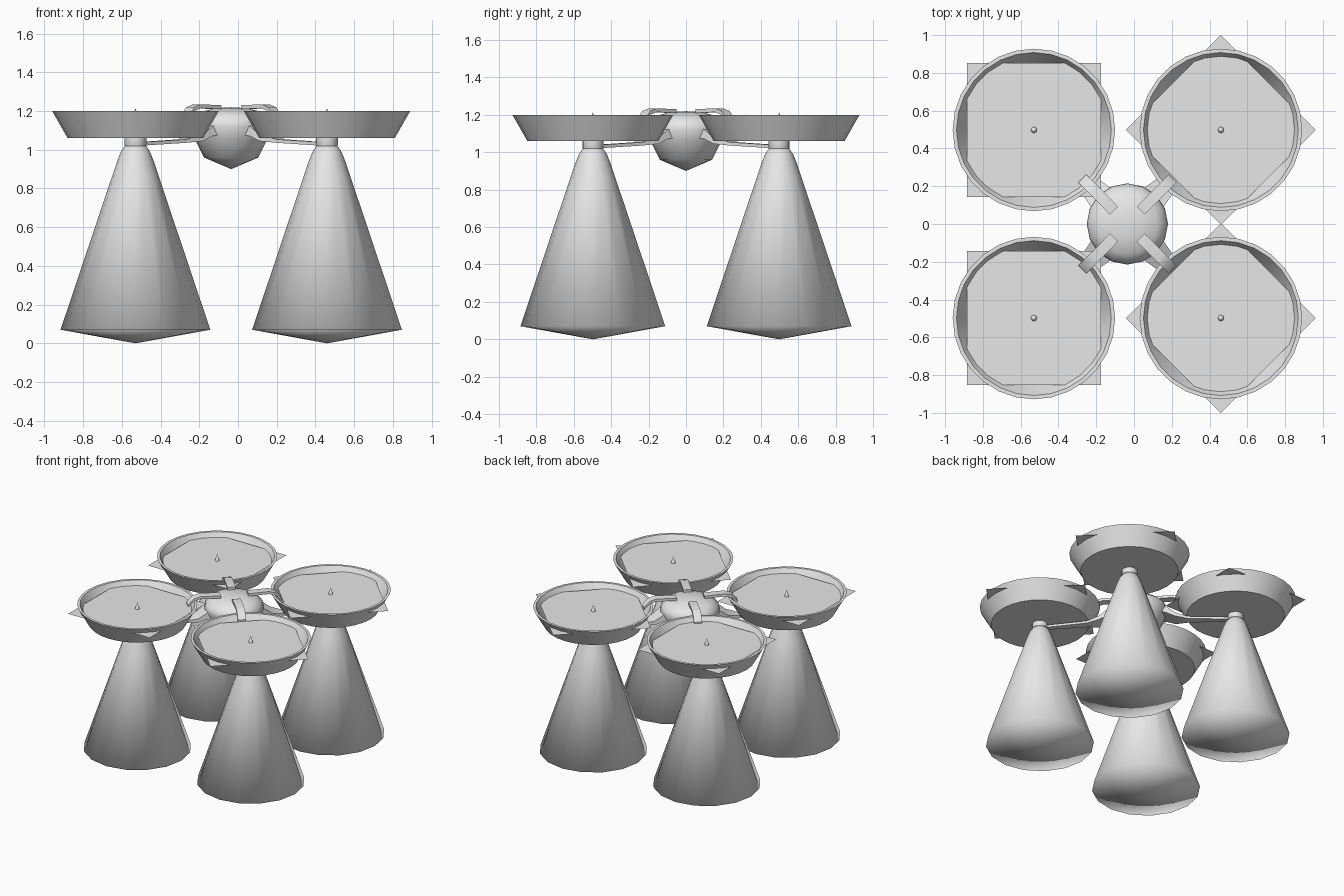
import bpy, bmesh, math
from mathutils import Matrix, Vector

if "Cube" in bpy.data.objects:
    bpy.data.objects.remove(bpy.data.objects["Cube"])

HUB = Vector((-0.035, 0.0, 0.0))
DX, DY = 0.495, 0.498

grey = bpy.data.materials.new("light grey")
grey.diffuse_color = (0.8, 0.8, 0.8, 1)
grey.use_nodes = True
grey.node_tree.nodes["Principled BSDF"].inputs["Base Color"].default_value = grey.diffuse_color


def finish(bm, name, loc, smooth=None):
    """Turn a bmesh into a named object; smooth = sharp edge angle in degrees."""
    bmesh.ops.recalc_face_normals(bm, faces=bm.faces)
    me = bpy.data.meshes.new(name)
    bm.to_mesh(me)
    bm.free()
    me.materials.append(grey)
    ob = bpy.data.objects.new(name, me)
    ob.location = loc
    bpy.context.collection.objects.link(ob)
    if smooth:
        bpy.ops.object.select_all(action='DESELECT')
        ob.select_set(True)
        bpy.context.view_layer.objects.active = ob
        bpy.ops.object.shade_smooth_by_angle(angle=math.radians(smooth))
    return ob


def lathe(name, profile, sides, loc, smooth):
    """Revolve (radius, z) points around the z axis."""
    bm = bmesh.new()
    verts = [bm.verts.new((r, 0, z)) for r, z in profile]
    edges = [bm.edges.new(p) for p in zip(verts, verts[1:])]
    bmesh.ops.spin(bm, geom=verts + edges, cent=(0, 0, 0), axis=(0, 0, 1),
                   angle=math.tau, steps=sides, use_duplicate=False)
    bmesh.ops.remove_doubles(bm, verts=bm.verts, dist=1e-4)
    return finish(bm, name, loc, smooth)


def ribbon(name, stations, loc, angle):
    """Sweep a flat rectangle through (distance, z, width, thickness) stations."""
    bm = bmesh.new()
    rings = []
    for d, z, w, t in stations:
        corners = ((-w, -t), (w, -t), (w, t), (-w, t))
        rings.append([bm.verts.new((d, a / 2, z + b / 2)) for a, b in corners])
    for a, b in zip(rings, rings[1:]):
        for i in range(4):
            j = (i + 1) % 4
            bm.faces.new((a[i], a[j], b[j], b[i]))
    bm.faces.new(rings[0])
    bm.faces.new(rings[-1])
    bmesh.ops.transform(bm, matrix=Matrix.Rotation(angle, 4, 'Z'), verts=bm.verts)
    return finish(bm, name, loc, 35)


BODY = [(0, 0), (0.387, 0.07), (0.12, 0.865), (0.095, 0.94),
        (0.075, 0.99), (0.055, 1.02), (0, 1.02)]
NECK = [(0, 1.01), (0.05, 1.01), (0.056, 1.025), (0.056, 1.06), (0, 1.065)]
BOWL = [(0, 1.06), (0.35, 1.06), (0.43, 1.2), (0.41, 1.2), (0.338, 1.075), (0, 1.075)]
SPIKE = [(0, 1.07), (0.018, 1.07), (0.016, 1.165), (0, 1.215)]
CORE = [(0, 0.9), (0.14, 0.96), (0.19, 1.06), (0.215, 1.12), (0.205, 1.16),
        (0.16, 1.195), (0.08, 1.215), (0, 1.22)]
ARM = [(0.15, 1.11, 0.17, 0.06), (0.21, 1.095, 0.14, 0.05), (0.27, 1.06, 0.12, 0.03),
       (0.36, 1.045, 0.06, 0.018), (0.68, 1.03, 0.035, 0.018)]
SPOUT = [(0.10, 1.22, 0.06, 0.02), (0.25, 1.225, 0.06, 0.02),
         (0.30, 1.21, 0.06, 0.02), (0.34, 1.165, 0.06, 0.02)]

# central hub
lathe("hub", CORE, 16, HUB, 50)

for sx, xname in ((-1, "left"), (1, "right")):
    for sy, yname in ((-1, "front"), (1, "back")):
        tag = f"{yname}_{xname}"
        loc = HUB + Vector((sx * DX, sy * DY, 0))
        angle = math.atan2(sy * DY, sx * DX)

        # conical stand with its neck
        lathe("cone_" + tag, BODY, 16, loc, 180)
        lathe("neck_" + tag, NECK, 16, loc, 50)

        # flared dish and the spike in its middle
        lathe("dish_" + tag, BOWL, 28, loc, 30)
        lathe("spike_" + tag, SPIKE, 10, loc, 50)

        # flat square surface whose corners poke through the dish wall
        bm = bmesh.new()
        bmesh.ops.create_grid(bm, x_segments=1, y_segments=1, size=0.355)
        if sx > 0:
            bmesh.ops.rotate(bm, verts=bm.verts, cent=(0, 0, 0),
                             matrix=Matrix.Rotation(math.pi / 4, 3, 'Z'))
        sheet = finish(bm, "dish_surface_" + tag, loc + Vector((0, 0, 1.165)))
        if sheet.data.polygons[0].normal.z < 0:
            sheet.data.flip_normals()

        # arm under the dish and spout over its rim
        ribbon("arm_" + tag, ARM, HUB, angle)
        ribbon("spout_" + tag, SPOUT, HUB, angle)
